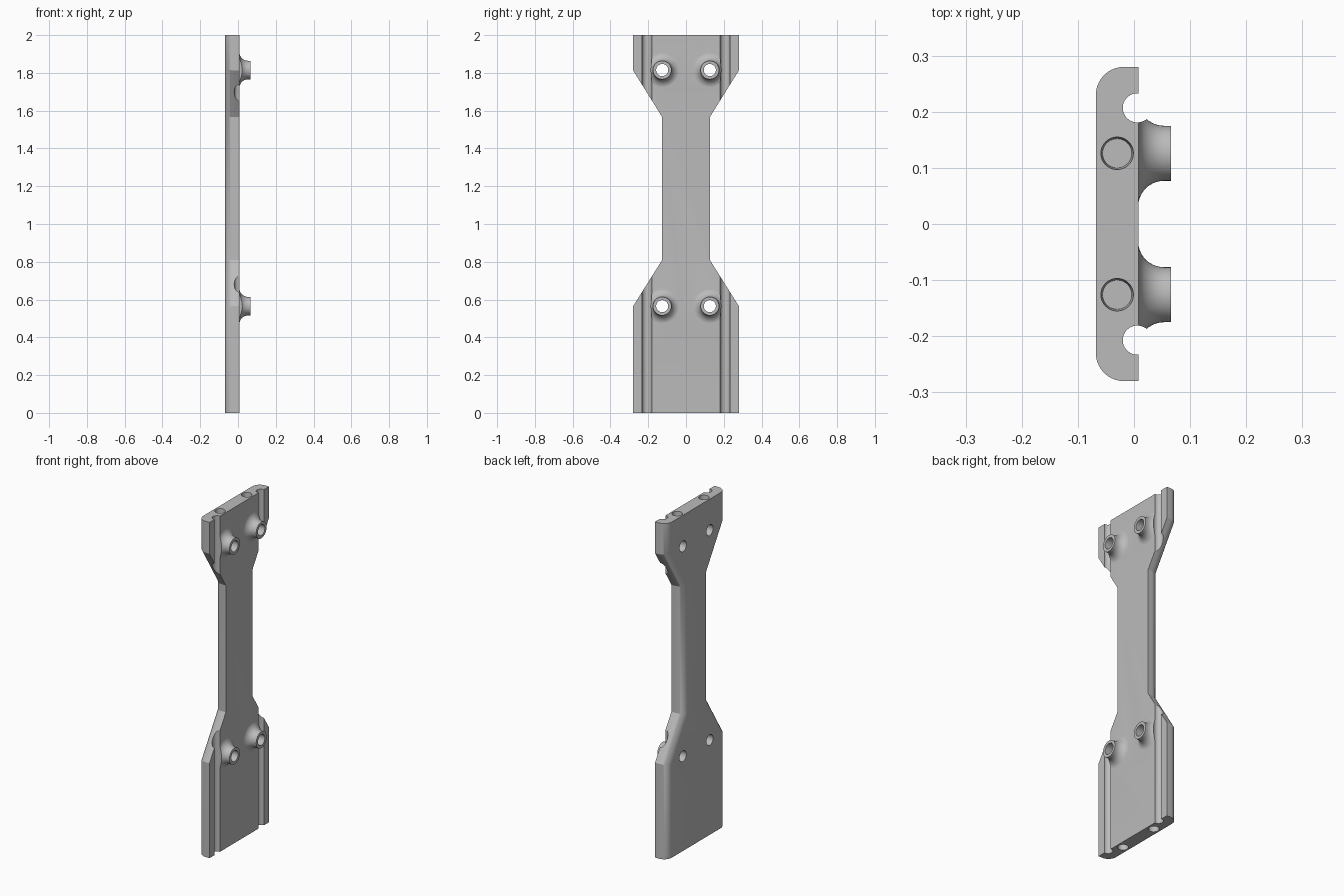
import bpy, bmesh
from math import sin, cos, pi, radians
from mathutils import Matrix, Vector

cube = bpy.data.objects.get("Cube")
if cube:
    bpy.data.objects.remove(cube, do_unlink=True)

BACK, FACE, TIP = -0.068, 0.008, 0.066      # plate back, plate face, boss tip (x)
HOLE_Y = 0.126
BOSS_Z = (0.565, 1.815)
Z_AXIS, X_AXIS = Matrix.Identity(4), Matrix.Rotation(radians(90), 4, 'Y')

grey = bpy.data.materials.new("plain grey")
grey.use_nodes = True
grey.diffuse_color = (0.5, 0.5, 0.5, 1)
grey.node_tree.nodes["Principled BSDF"].inputs["Base Color"].default_value = (0.5, 0.5, 0.5, 1)


def to_object(name, bm):
    bmesh.ops.recalc_face_normals(bm, faces=bm.faces)
    mesh = bpy.data.meshes.new(name)
    bm.to_mesh(mesh)
    bm.free()
    mesh.materials.append(grey)
    obj = bpy.data.objects.new(name, mesh)
    bpy.context.collection.objects.link(obj)
    return obj


def lathe(name, profile, place, sides=48):
    """Closed solid turned from (radius, height) points about local z."""
    bm = bmesh.new()
    rings = [[bm.verts.new((r * cos(2 * pi * i / sides), r * sin(2 * pi * i / sides), h))
              for i in range(sides)] for r, h in profile]
    for a, b in zip(rings, rings[1:]):
        for i in range(sides):
            j = (i + 1) % sides
            bm.faces.new((a[i], a[j], b[j], b[i]))
    bm.faces.new(rings[0])
    bm.faces.new(rings[-1])
    bm.transform(place)
    return to_object(name, bm)


def combine(target, tool, operation):
    mod = target.modifiers.new(operation, 'BOOLEAN')
    mod.operation, mod.solver, mod.object = operation, 'EXACT', tool
    bpy.context.view_layer.objects.active = target
    bpy.ops.object.modifier_apply(modifier=mod.name)
    bpy.data.objects.remove(tool, do_unlink=True)


# Waisted plate: mirrored outline, extruded, long back edges rounded
half = [(0.28, 0), (0.28, 0.565), (0.126, 0.81), (0.126, 1.566), (0.28, 1.813), (0.28, 2)]
outline = half + [(-y, z) for y, z in reversed(half)]
bm = bmesh.new()
face = bm.faces.new([bm.verts.new((FACE, y, z)) for y, z in outline])
ext = bmesh.ops.extrude_face_region(bm, geom=[face])
bmesh.ops.translate(bm, vec=(BACK - FACE, 0, 0),
                    verts=[v for v in ext["geom"] if isinstance(v, bmesh.types.BMVert)])
if not any(f.calc_center_median().x > FACE - 0.001 for f in bm.faces):
    bm.faces.new([v for v in bm.verts if v.co.x > FACE - 0.001])
bm.normal_update()
bmesh.ops.recalc_face_normals(bm, faces=bm.faces)
back_edges = [e for e in bm.edges if all(v.co.x < BACK + 0.001 for v in e.verts)
              and abs(e.verts[0].co.z - e.verts[1].co.z) > 0.01]
bmesh.ops.bevel(bm, geom=back_edges, offset=0.05, segments=10, profile=0.5, affect='EDGES')
plate = to_object("waisted_plate", bm)

# Flared bosses on the face
R, FLARE = 0.049, 0.046
flare = [(R + FLARE * (1 - sin(t)), FACE - 0.0005 + FLARE * (1 - cos(t)))
         for t in (k * pi / 20 for k in range(11))]
boss_profile = [(R + FLARE, FACE - 0.03)] + flare + [(R, TIP)]
spots = [(s * HOLE_Y, z) for s in (-1, 1) for z in BOSS_Z]
for y, z in spots:
    combine(plate, lathe("boss", boss_profile, Matrix.Translation((0, y, z)) @ X_AXIS), 'UNION')

# Round grooves along the face
for s in (-1, 1):
    groove = lathe("groove_cutter", [(0.026, -0.1), (0.026, 2.1)],
                   Matrix.Translation((0.006, s * 0.207, 0)) @ Z_AXIS)
    combine(plate, groove, 'DIFFERENCE')

# Through holes in the bosses
for y, z in spots:
    hole = lathe("hole_cutter", [(0.032, -0.2), (0.032, 0.2)],
                 Matrix.Translation((0, y, z)) @ X_AXIS)
    combine(plate, hole, 'DIFFERENCE')

# Blind sockets in both ends
for s in (-1, 1):
    for end, inward in ((0, 1), (2, -1)):
        socket = lathe("socket_cutter", [(0.029, -0.02 * inward), (0.029, 0),
                                         (0.026, 0.045 * inward)],
                       Matrix.Translation((-0.03, s * HOLE_Y, end)))
        combine(plate, socket, 'DIFFERENCE')

# Smooth curves, sharp corners
bpy.ops.object.select_all(action='DESELECT')
plate.select_set(True)
bpy.context.view_layer.objects.active = plate
bpy.ops.object.shade_smooth_by_angle(angle=radians(25))
